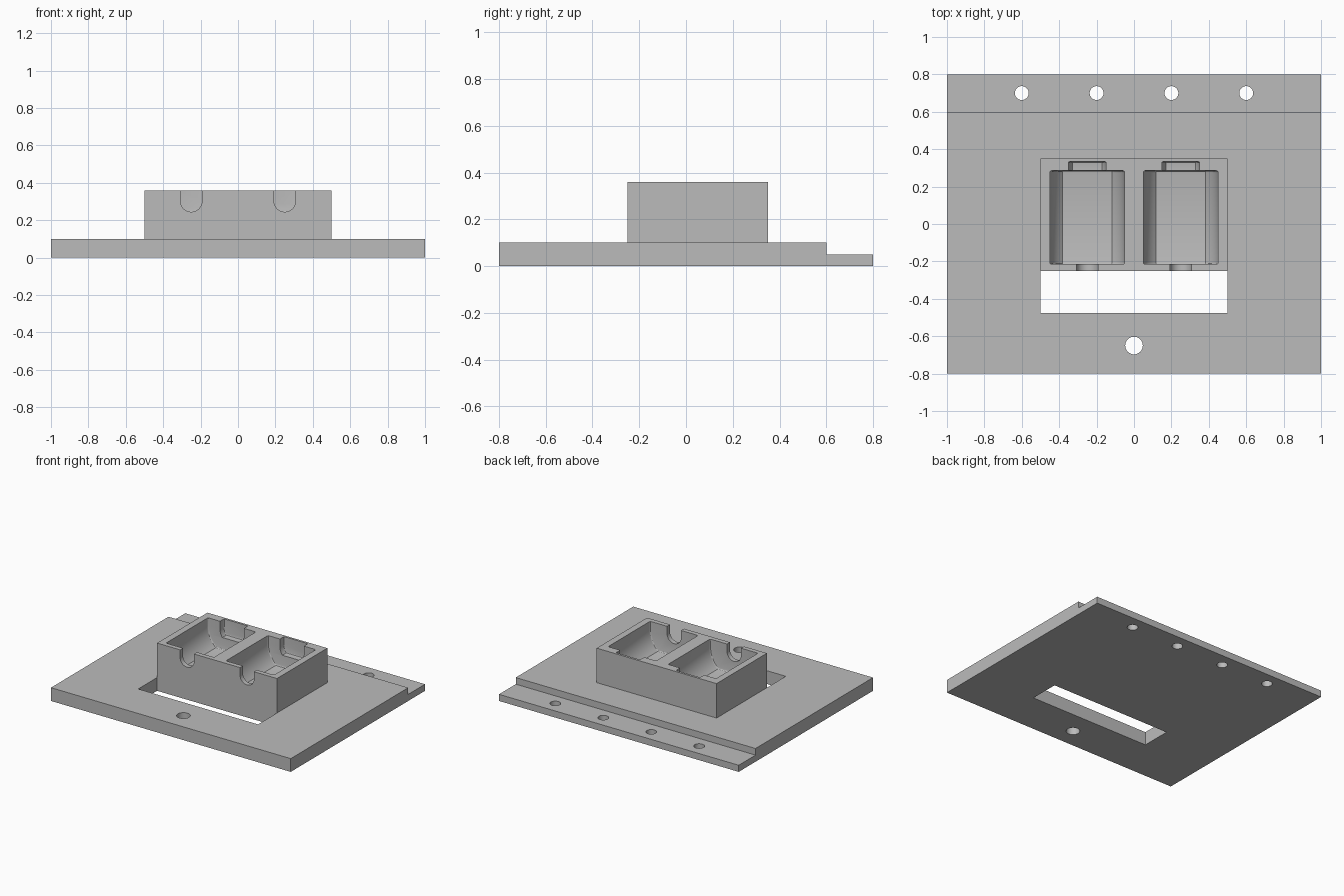
import bpy, bmesh, math
from mathutils import Vector

cube = bpy.data.objects.get("Cube")
if cube:
    bpy.data.objects.remove(cube, do_unlink=True)

grey = bpy.data.materials.new("plain grey")
grey.use_nodes = True
grey.diffuse_color = (0.5, 0.5, 0.5, 1)
grey.node_tree.nodes["Principled BSDF"].inputs["Base Color"].default_value = (0.5, 0.5, 0.5, 1)


def prism(name, profile, direction, round_ends=0):
    """Extrude a closed outline of 3D points; optionally round both end rims."""
    bm = bmesh.new()
    start = bm.faces.new([bm.verts.new(p) for p in profile])
    ext = bmesh.ops.extrude_face_region(bm, geom=[start], use_keep_orig=True)
    moved = [g for g in ext["geom"] if isinstance(g, bmesh.types.BMVert)]
    bmesh.ops.translate(bm, verts=moved, vec=direction)
    bmesh.ops.recalc_face_normals(bm, faces=bm.faces)
    if round_ends:
        axis = Vector(direction).normalized()
        caps = [f for f in bm.faces if abs(f.normal.dot(axis)) > 0.99]
        rims = list({e for f in caps for e in f.edges})
        bmesh.ops.bevel(bm, geom=rims, offset=round_ends, segments=3,
                        profile=0.5, affect="EDGES")
    mesh = bpy.data.meshes.new(name)
    bm.to_mesh(mesh)
    bm.free()
    mesh.materials.append(grey)
    obj = bpy.data.objects.new(name, mesh)
    bpy.context.collection.objects.link(obj)
    return obj


def box(name, x0, x1, y0, y1, z0, z1):
    return prism(name, [(x0, y0, z0), (x1, y0, z0), (x1, y1, z0), (x0, y1, z0)],
                 (0, 0, z1 - z0))


def combine(target, tool, operation):
    """Apply a boolean and remove the tool."""
    tool.hide_render = True
    mod = target.modifiers.new(operation, "BOOLEAN")
    mod.object, mod.operation, mod.solver = tool, operation, "EXACT"
    bpy.context.view_layer.objects.active = target
    bpy.ops.object.modifier_apply(modifier=mod.name)
    bpy.data.objects.remove(tool, do_unlink=True)


def cradle(x, y0, y1, radius, drop, round_ends=0):
    """Open-topped trough: round below the axis, cut flat at the given drop."""
    axis_z, top = 0.303, 0.5
    a = math.asin(drop / radius)
    n = 10 if drop < radius else 16
    right = [-a * i / n for i in range(n + 1)]
    left = [-math.pi + a * i / n for i in range(n, -1, -1)]
    if drop >= radius:
        left = left[1:]
    arc = [(x + radius * math.cos(t), y0, axis_z + radius * math.sin(t))
           for t in right + left]
    outline = [(x + radius, y0, top)] + arc + [(x - radius, y0, top)]
    return prism("cradle_cutter", outline, (0, y1 - y0, 0), round_ends)


def drill(x, y, radius):
    ring = [2 * math.pi * i / 40 for i in range(40)]
    return prism("drill_cutter", [(x + radius * math.cos(t), y + radius * math.sin(t), -0.1)
                                  for t in ring], (0, 0, 0.4))


# Base plate with a thin ledge along the back
side = [(-0.8, 0), (0.8, 0), (0.8, 0.05), (0.6, 0.05), (0.6, 0.1), (-0.8, 0.1)]
plate = prism("mounting_plate", [(-1, y, z) for y, z in side], (2, 0, 0))

# Slot and screw holes
combine(plate, box("slot_cutter", -0.5, 0.5, -0.475, -0.25, -0.1, 0.2), "DIFFERENCE")
for x in (-0.6, -0.2, 0.2, 0.6):
    combine(plate, drill(x, 0.7, 0.037), "DIFFERENCE")
combine(plate, drill(0, -0.65, 0.047), "DIFFERENCE")

# Holder block with two flat-bottomed cradles, rear recesses and front notches
block = box("holder_block", -0.5, 0.5, -0.25, 0.35, 0.1, 0.36)
for x in (-0.25, 0.25):
    combine(block, cradle(x, -0.215, 0.285, 0.2, 0.15, 0.01), "DIFFERENCE")
    combine(block, cradle(x, 0.25, 0.333, 0.1, 0.06, 0.006), "DIFFERENCE")
    combine(block, cradle(x, -0.3, -0.18, 0.058, 0.058), "DIFFERENCE")
combine(plate, block, "UNION")

# Smooth curved walls, crisp edges
bpy.ops.object.select_all(action="DESELECT")
plate.select_set(True)
bpy.context.view_layer.objects.active = plate
bpy.ops.object.shade_smooth_by_angle(angle=math.radians(30))
plate.name = "motor_mount_plate"
